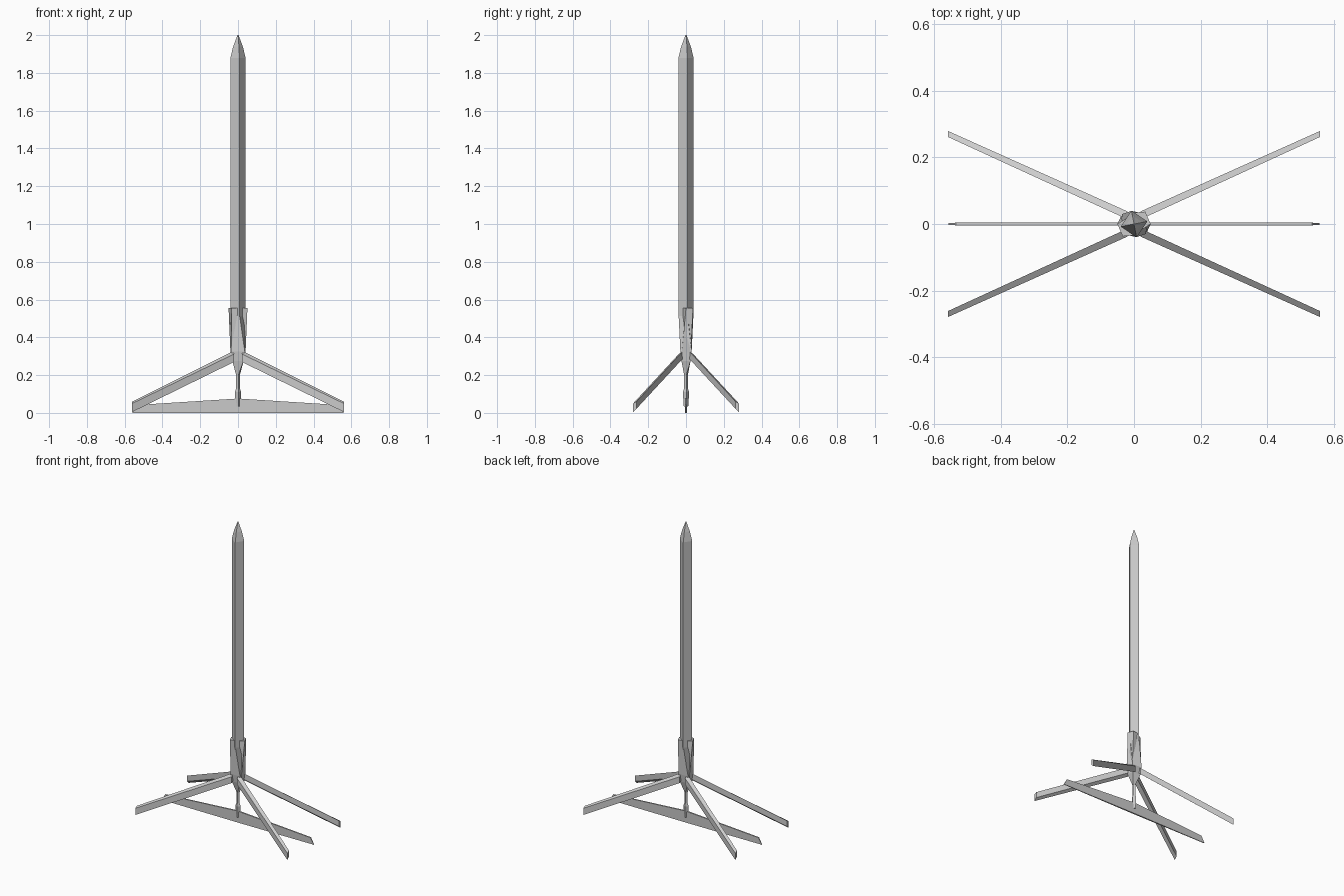
import bpy, bmesh
from math import cos, sin, radians

if "Cube" in bpy.data.objects:
    bpy.data.objects.remove(bpy.data.objects["Cube"])


def make(name, rings):
    """Skin a list of equal-length rings into a closed flat-shaded solid."""
    bm = bmesh.new()
    loops = [[bm.verts.new(p) for p in ring] for ring in rings]
    n = len(rings[0])
    for a, b in zip(loops, loops[1:]):
        for i in range(n):
            j = (i + 1) % n
            bm.faces.new((a[i], a[j], b[j], b[i]))
    bm.faces.new(loops[0][::-1])
    bm.faces.new(loops[-1])
    bmesh.ops.remove_doubles(bm, verts=bm.verts, dist=1e-5)
    bmesh.ops.recalc_face_normals(bm, faces=bm.faces)
    mesh = bpy.data.meshes.new(name)
    bm.to_mesh(mesh)
    bm.free()
    obj = bpy.data.objects.new(name, mesh)
    bpy.context.collection.objects.link(obj)
    return obj


def diamond(r, z, turn=11):
    return [(r * cos(radians(turn + 90 * i)), r * sin(radians(turn + 90 * i)), z)
            for i in range(4)]


def rect(x, y, z):
    return [(x, y, z), (-x, y, z), (-x, -y, z), (x, -y, z)]


# Tall four-sided column with pointed tip
make("column", [diamond(0.041, 0.5), diamond(0.041, 1.88),
                diamond(0.026, 1.94), diamond(0.003, 2.0)])

# Twisted hub narrowing to a thin neck and a small foot block
make("hub", [diamond(0.012, 0.035), diamond(0.017, 0.11), diamond(0.010, 0.13),
             diamond(0.010, 0.20), rect(0.030, 0.024, 0.275),
             rect(0.036, 0.030, 0.325), diamond(0.040, 0.52)])

# Flared collar plates on the two sides of the hub
for side, s in (("right", 1), ("left", -1)):
    top = [(0.050, 0.0), (0.034, 0.037), (0.0, 0.034), (0.022, -0.018)]
    low = [(0.040, -0.022), (0.036, 0.026), (0.0, 0.020), (0.010, -0.024)]
    make(side + "_collar_plate",
         [[(s * x, s * y, 0.32) for x, y in low],
          [(s * x, s * y, 0.555) for x, y in top]])

# Four splayed legs with vertically cut ends
foot = [(0.280, 0.005), (0.280, 0.050), (0.262, 0.060), (0.262, 0.022)]
root = [(0.038, 0.270), (0.038, 0.312), (0.014, 0.330), (0.014, 0.290)]
for sx, h in ((1, "right"), (-1, "left")):
    for sy, d in ((1, "back"), (-1, "front")):
        make(f"{d}_{h}_leg",
             [[(sx * 0.02, sy * y, z) for y, z in root],
              [(sx * 0.56, sy * y, z) for y, z in foot]])

# Long thin ground blade
make("ground_blade", [
    [(x0, -t0, 0), (x0, t0, 0), (x1, t1, h), (x1, -t1, h)]
    for x0, t0, x1, t1, h in ((-0.56, 0.002, -0.535, 0.004, 0.042),
                              (0, 0.005, 0, 0.005, 0.076),
                              (0.56, 0.002, 0.535, 0.004, 0.042))])
